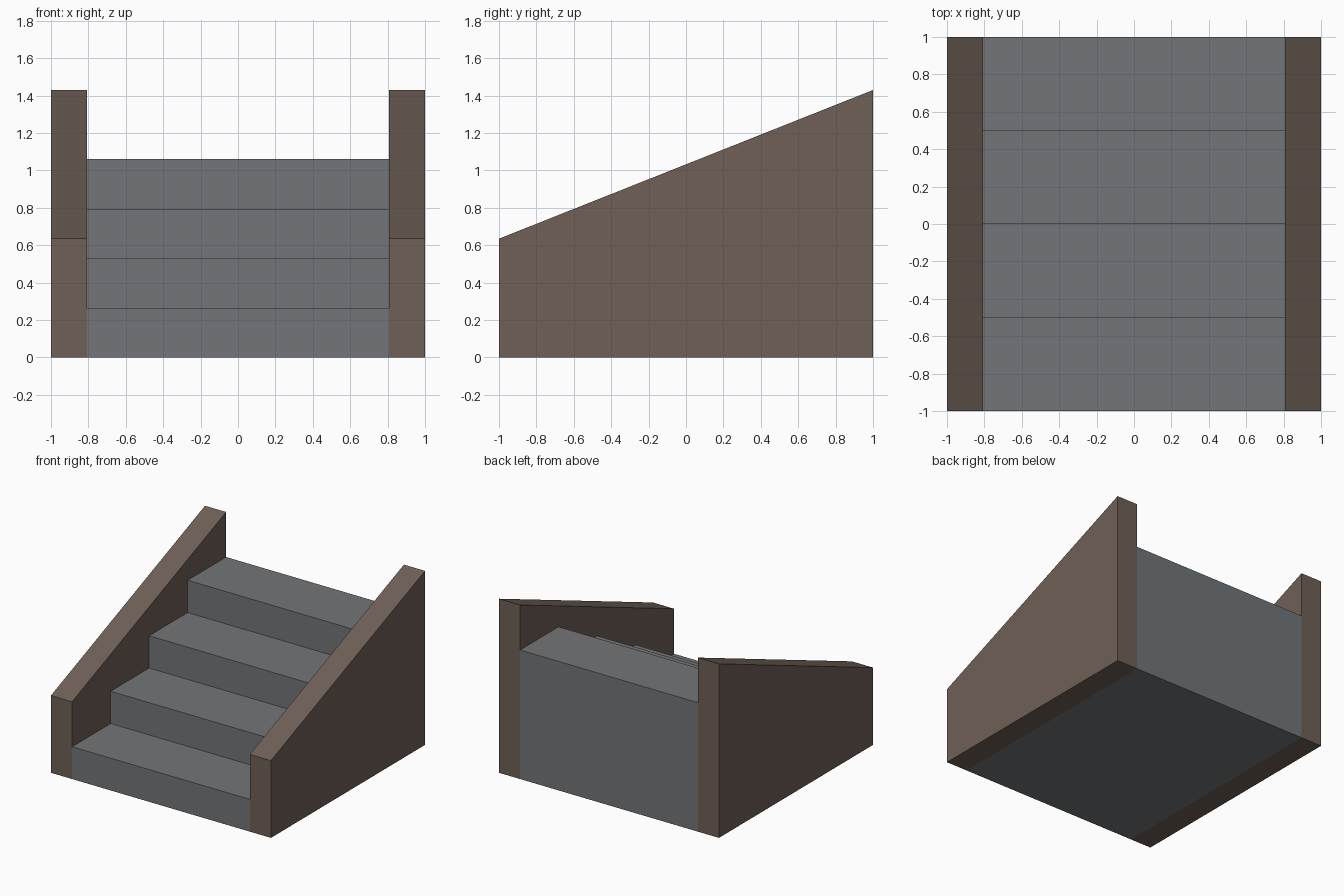
import bpy, bmesh

if "Cube" in bpy.data.objects:
    bpy.data.objects.remove(bpy.data.objects["Cube"])


def material(name, rgb):
    mat = bpy.data.materials.new(name)
    mat.diffuse_color = (*rgb, 1)
    mat.use_nodes = True
    mat.node_tree.nodes["Principled BSDF"].inputs["Base Color"].default_value = mat.diffuse_color
    return mat


def extrude_profile(name, profile, x0, x1, mat):
    """Extrude a (y, z) side profile from x0 to x1."""
    bm = bmesh.new()
    face = bm.faces.new([bm.verts.new((x0, y, z)) for y, z in profile])
    new = bmesh.ops.extrude_face_region(bm, geom=[face])["geom"]
    verts = [v for v in new if isinstance(v, bmesh.types.BMVert)]
    bmesh.ops.translate(bm, verts=verts, vec=(x1 - x0, 0, 0))
    bmesh.ops.recalc_face_normals(bm, faces=bm.faces)
    mesh = bpy.data.meshes.new(name)
    bm.to_mesh(mesh)
    bm.free()
    mesh.materials.append(mat)
    obj = bpy.data.objects.new(name, mesh)
    bpy.context.collection.objects.link(obj)
    return obj


grey = material("grey stone", (0.168, 0.178, 0.188))
brown = material("brown stone", (0.156, 0.116, 0.093))

STEPS, TREAD, RISE = 4, 0.5, 0.265
INNER = 0.808

# Solid flight of steps
profile = [(-1, 0)]
for i in range(STEPS):
    z = RISE * (i + 1)
    profile += [(-1 + TREAD * i, z), (-1 + TREAD * (i + 1), z)]
profile.append((1, 0))
extrude_profile("steps", profile, -INNER, INNER, grey)

# Sloping side walls
wall = [(-1, 0), (-1, 0.635), (1, 1.43), (1, 0)]
for side, s in (("left", -1), ("right", 1)):
    extrude_profile(side + "_wall", wall, s * INNER, s, brown)
